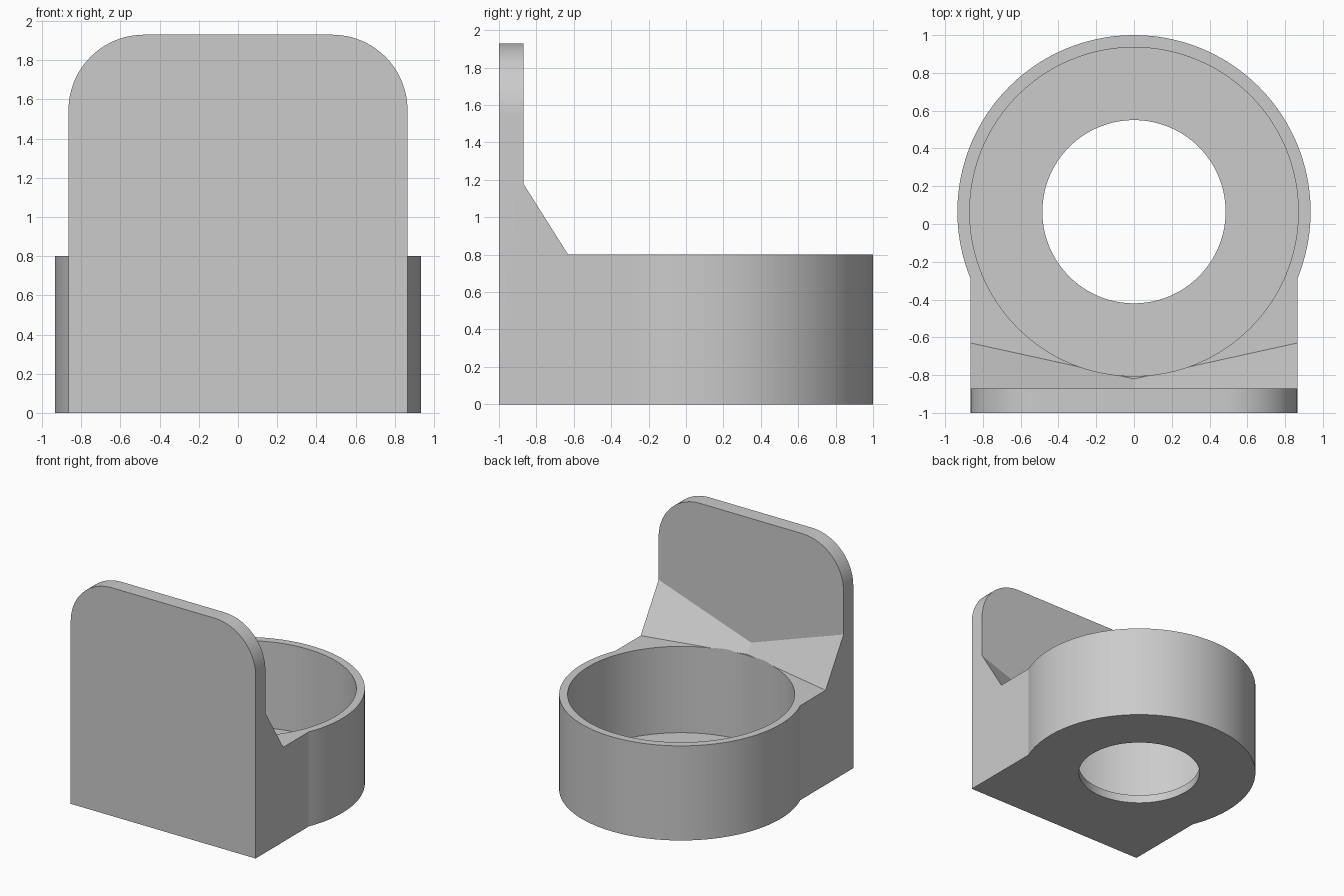
import bpy
import bmesh
from math import sin, cos, pi, asin, radians
from mathutils import Matrix

if "Cube" in bpy.data.objects:
    bpy.data.objects.remove(bpy.data.objects["Cube"], do_unlink=True)

HALF_W = 0.865      # half width of the plate
FRONT = -1.0
PLATE_BACK = -0.87
RING_Y = 0.065      # centre of the round cup
OUTER_R, INNER_R, HOLE_R = 0.935, 0.87, 0.485
CUP_H, FLOOR, PLATE_H = 0.8, 0.07, 1.93
CORNER_R = 0.385

grey = bpy.data.materials.new("light_grey")
grey.use_nodes = True
colour = (0.6, 0.6, 0.6, 1)
grey.diffuse_color = colour
grey.node_tree.nodes["Principled BSDF"].inputs["Base Color"].default_value = colour


def finish(name, bm):
    bmesh.ops.recalc_face_normals(bm, faces=bm.faces)
    mesh = bpy.data.meshes.new(name)
    bm.to_mesh(mesh)
    bm.free()
    mesh.materials.append(grey)
    obj = bpy.data.objects.new(name, mesh)
    bpy.context.collection.objects.link(obj)
    return obj


def loft(name, sections):
    """Solid through matching closed sections."""
    bm = bmesh.new()
    rings = [[bm.verts.new(p) for p in s] for s in sections]
    n = len(rings[0])
    for a, b in zip(rings, rings[1:]):
        for i in range(n):
            j = (i + 1) % n
            bm.faces.new((a[i], a[j], b[j], b[i]))
    bm.faces.new(rings[0])
    bm.faces.new(rings[-1])
    return finish(name, bm)


def arc(cx, cy, r, start, end, steps):
    return [(cx + r * cos(start + (end - start) * i / steps),
             cy + r * sin(start + (end - start) * i / steps)) for i in range(steps + 1)]


def cylinder(name, r, low, high):
    bm = bmesh.new()
    bmesh.ops.create_cone(bm, cap_ends=True, segments=128, radius1=r, radius2=r,
                          depth=high - low,
                          matrix=Matrix.Translation((0, RING_Y, (low + high) / 2)))
    return finish(name, bm)


def combine(target, other, operation):
    mod = target.modifiers.new(other.name, 'BOOLEAN')
    mod.operation = operation
    mod.solver = 'EXACT'
    mod.object = other
    bpy.context.view_layer.objects.active = target
    bpy.ops.object.modifier_apply(modifier=mod.name)
    bpy.data.objects.remove(other, do_unlink=True)


# Cup body: round outline running into a square front
join = asin((HALF_W ** 2 / OUTER_R ** 2) ** 0.5)
join = pi / 2 - join
outline = arc(0, RING_Y, OUTER_R, -join, pi + join, 120)
outline += [(-HALF_W, FRONT), (HALF_W, FRONT)]
body = loft("cup_bracket", [[(x, y, z) for x, y in outline] for z in (0, CUP_H)])

# Upright plate with rounded top corners
cx, cz = HALF_W - CORNER_R, PLATE_H - CORNER_R
profile = [(-HALF_W, 0), (HALF_W, 0)]
profile += arc(cx, cz, CORNER_R, 0, pi / 2, 24)
profile += arc(-cx, cz, CORNER_R, pi / 2, pi, 24)
plate = loft("back_plate", [[(x, y, z) for x, z in profile] for y in (FRONT, PLATE_BACK)])

# Sloped support, lowest along the middle
sections = []
for x, toe, top in ((-HALF_W, -0.63, 1.18), (0, -0.82, 0.88), (HALF_W, -0.63, 1.18)):
    yz = [(-0.95, 0.5), (-0.95, top), (PLATE_BACK, top), (toe, CUP_H), (toe, 0.5)]
    sections.append([(x, y, z) for y, z in yz])
support = loft("sloped_support", sections)

combine(body, plate, 'UNION')
combine(body, support, 'UNION')

# Cup recess and drain hole
combine(body, cylinder("recess", INNER_R, FLOOR, 2.5), 'DIFFERENCE')
combine(body, cylinder("drain_hole", HOLE_R, -0.5, 0.5), 'DIFFERENCE')

# Merge coplanar faces, then smooth the curved walls
bm = bmesh.new()
bm.from_mesh(body.data)
bmesh.ops.remove_doubles(bm, verts=bm.verts, dist=0.0002)
bmesh.ops.dissolve_limit(bm, angle_limit=radians(0.3), verts=bm.verts, edges=bm.edges)
bm.to_mesh(body.data)
bm.free()

bpy.ops.object.select_all(action='DESELECT')
body.select_set(True)
bpy.context.view_layer.objects.active = body
bpy.ops.object.shade_smooth_by_angle(angle=radians(20))
